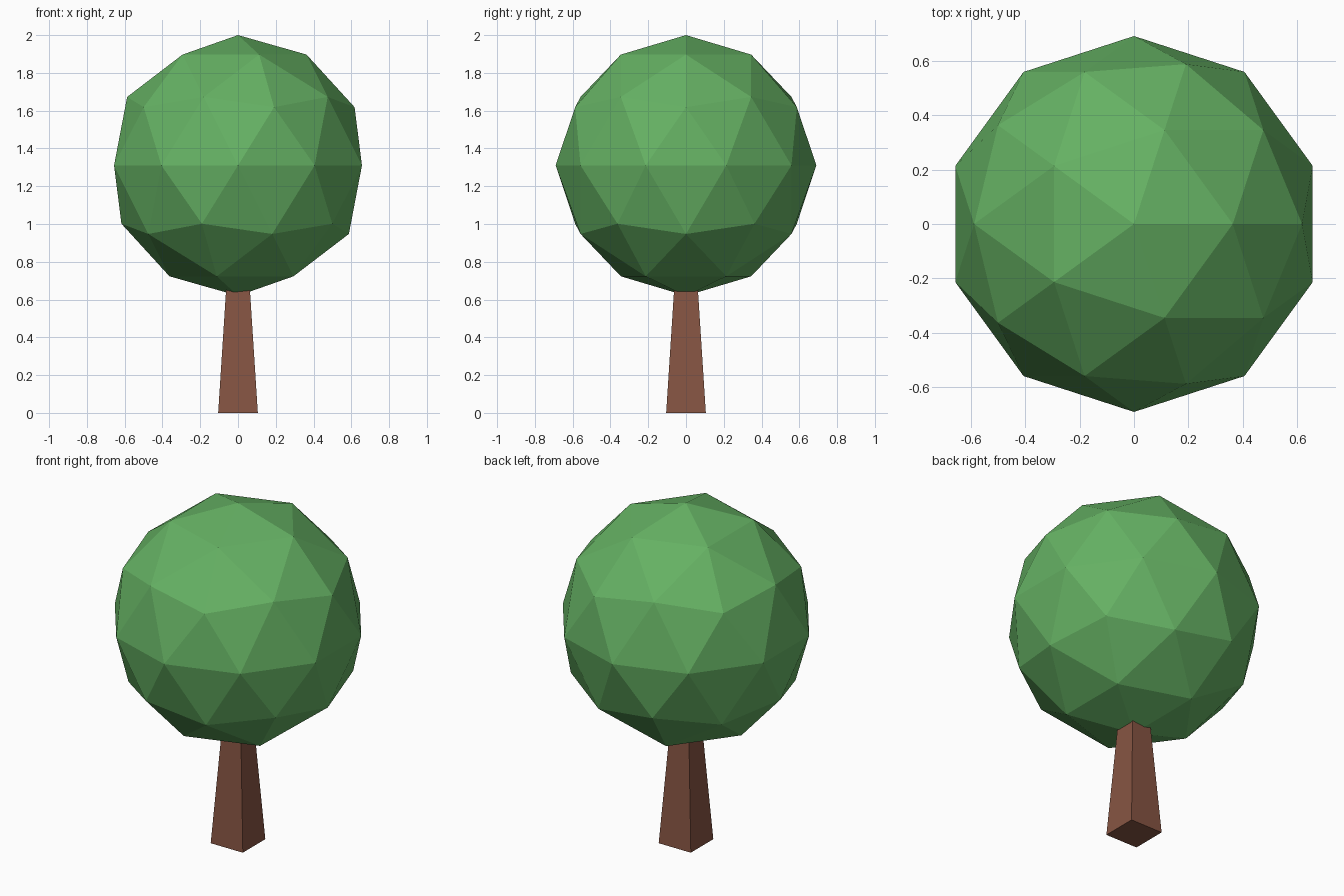
import bpy
from math import radians, sqrt

if "Cube" in bpy.data.objects:
    bpy.data.objects.remove(bpy.data.objects["Cube"])


def paint(obj, name, rgb):
    mat = bpy.data.materials.new(name)
    mat.diffuse_color = (*rgb, 1.0)
    mat.use_nodes = True
    mat.node_tree.nodes["Principled BSDF"].inputs["Base Color"].default_value = mat.diffuse_color
    obj.data.materials.append(mat)


# Trunk: tapered square post, its top hidden inside the crown
base_half, top_half, height = 0.105, 0.06, 0.70
bpy.ops.mesh.primitive_cone_add(
    vertices=4, radius1=base_half * sqrt(2), radius2=top_half * sqrt(2),
    depth=height, location=(0, 0, height / 2), rotation=(0, 0, radians(45)))
trunk = bpy.context.object
trunk.name = "trunk"
paint(trunk, "bark", (0.24, 0.09, 0.055))

# Crown: flat-shaded low-poly ball of leaves
radius = 0.69
bpy.ops.mesh.primitive_ico_sphere_add(
    subdivisions=2, radius=radius, location=(0, 0, 2.0 - radius))
crown = bpy.context.object
crown.name = "crown"
paint(crown, "leaves", (0.13, 0.44, 0.125))
